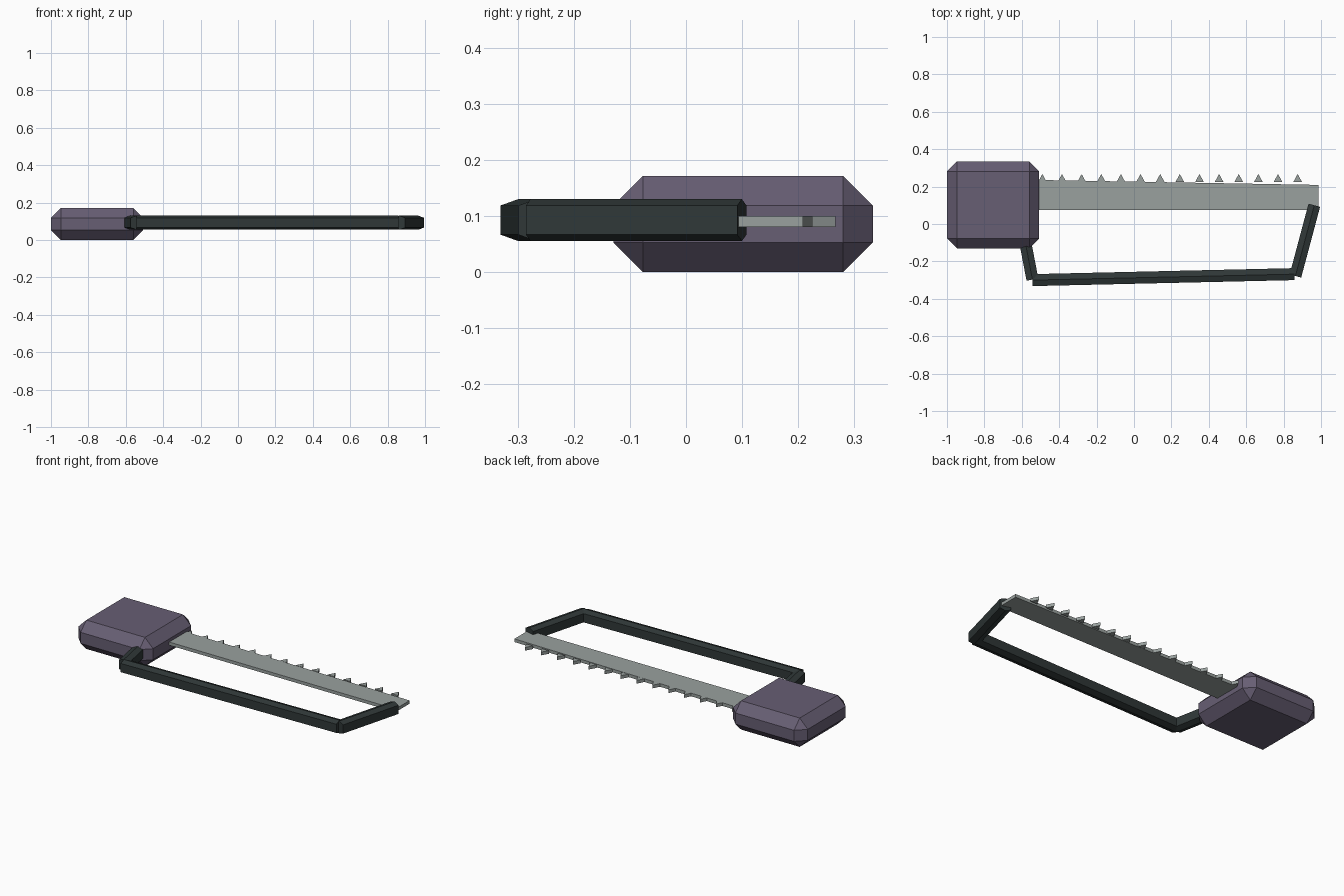
import bpy, bmesh
from mathutils import Vector

if "Cube" in bpy.data.objects:
    bpy.data.objects.remove(bpy.data.objects["Cube"], do_unlink=True)

MID_Z = 0.093


def material(name, rgb):
    mat = bpy.data.materials.new(name)
    mat.use_nodes = True
    mat.diffuse_color = (*rgb, 1)
    mat.node_tree.nodes["Principled BSDF"].inputs["Base Color"].default_value = (*rgb, 1)
    return mat


purple = material("dusky purple", (0.135, 0.112, 0.172))
steel = material("grey steel", (0.32, 0.355, 0.345))
dark = material("dark green grey", (0.029, 0.039, 0.039))


def finish(bm, name, mat):
    bmesh.ops.recalc_face_normals(bm, faces=bm.faces)
    mesh = bpy.data.meshes.new(name)
    bm.to_mesh(mesh)
    bm.free()
    mesh.materials.append(mat)
    obj = bpy.data.objects.new(name, mesh)
    bpy.context.collection.objects.link(obj)
    return obj


def prism(bm, outline, offset):
    """Extrude a closed outline along an offset into a capped solid."""
    face = bm.faces.new([bm.verts.new(p) for p in outline])
    ext = bmesh.ops.extrude_face_region(bm, geom=[face], use_keep_orig=True)
    moved = [g for g in ext["geom"] if isinstance(g, bmesh.types.BMVert)]
    bmesh.ops.translate(bm, verts=moved, vec=offset)


def plate(bm, points, low, high):
    prism(bm, [(x, y, low) for x, y in points], (0, 0, high - low))


# Chunky handle with chamfered edges
bm = bmesh.new()
plate(bm, [(-1, -0.13), (-0.507, -0.13), (-0.507, 0.334), (-1, 0.334)], 0, 0.172)
bmesh.ops.bevel(bm, geom=bm.edges[:], offset=0.053, segments=1, affect='EDGES')
finish(bm, "handle", purple)

# Tapered blade
bm = bmesh.new()
plate(bm, [(-0.55, 0.076), (0.986, 0.076), (0.986, 0.209), (-0.55, 0.236)], 0.081, 0.1)
finish(bm, "blade", steel)

# Row of triangular teeth
bm = bmesh.new()
for i in range(14):
    x = -0.49 + i * 0.105
    plate(bm, [(x - 0.023, 0.225), (x + 0.023, 0.225), (x, 0.267)], 0.081, 0.1)
finish(bm, "teeth", steel)

# Six-sided frame bars
half_section = [(0, 0.0375), (0.032, 0.026), (0.032, -0.026)]
section = half_section + [(-u, -v) for u, v in half_section]


def bar(name, start, end):
    a, b = Vector((*start, MID_Z)), Vector((*end, MID_Z))
    side = (b - a).normalized().cross(Vector((0, 0, 1)))
    bm = bmesh.new()
    prism(bm, [a + side * u + Vector((0, 0, v)) for u, v in section], b - a)
    finish(bm, name, dark)


bar("frame_handle_bar", (-0.543, -0.297), (-0.581, -0.1))
bar("frame_long_bar", (-0.543, -0.3), (0.858, -0.268))
bar("frame_tip_bar", (0.863, -0.278), (0.964, 0.1))
